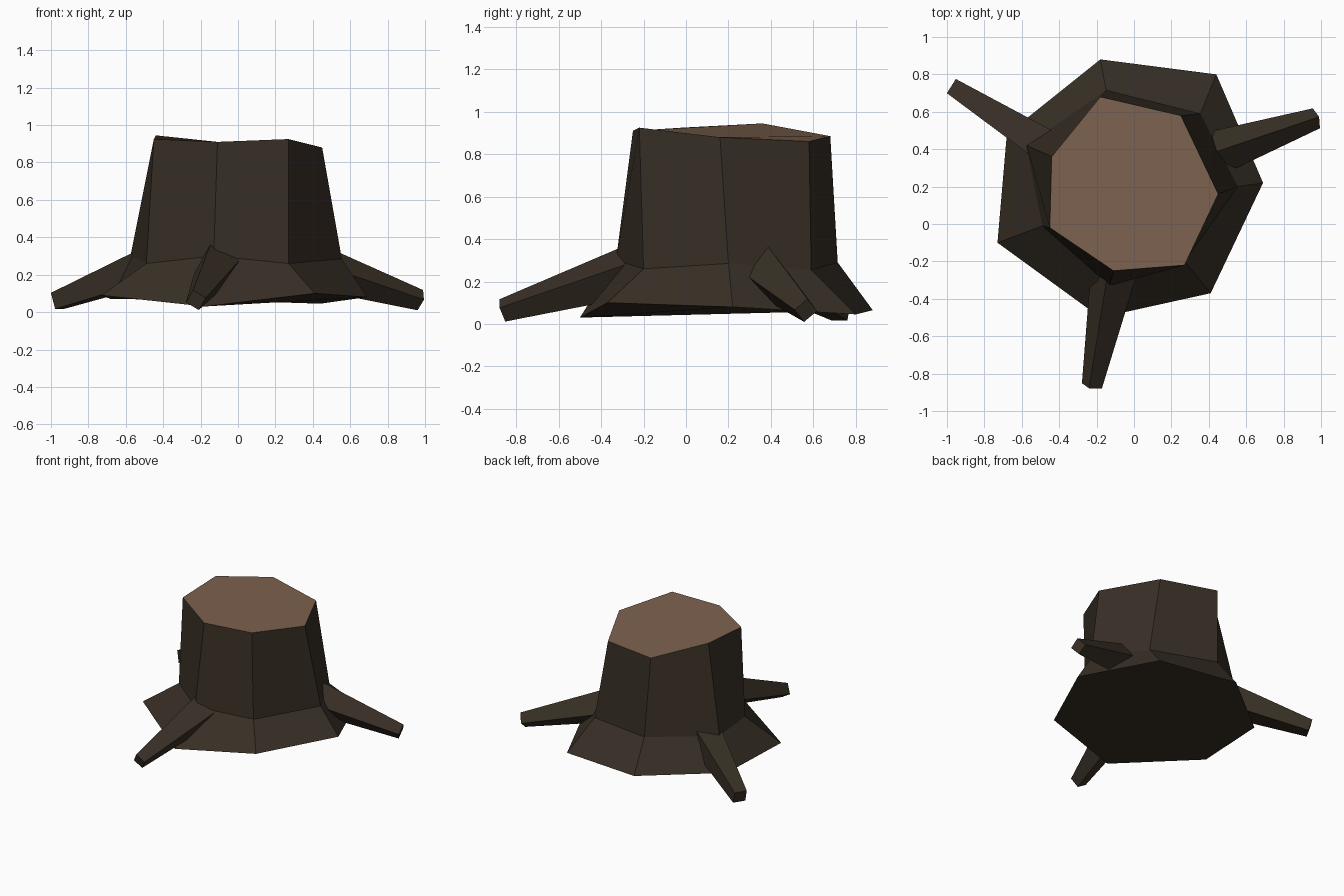
import bpy, math
from mathutils import Vector

if "Cube" in bpy.data.objects:
    bpy.data.objects.remove(bpy.data.objects["Cube"])


def material(name, rgb):
    m = bpy.data.materials.new(name)
    m.diffuse_color = (*rgb, 1)
    m.use_nodes = True
    m.node_tree.nodes["Principled BSDF"].inputs["Base Color"].default_value = m.diffuse_color
    return m


bark = material("dark bark", (0.040, 0.029, 0.019))
wood = material("cut wood", (0.205, 0.122, 0.080))


def loft(name, rings, mats):
    """Skin a stack of equal rings (bottom to top) and close both ends."""
    n = len(rings[0])
    verts = [p for ring in rings for p in ring]
    faces = [tuple(reversed(range(n)))]
    for r in range(len(rings) - 1):
        for i in range(n):
            j = (i + 1) % n
            faces.append((r * n + i, r * n + j, (r + 1) * n + j, (r + 1) * n + i))
    faces.append(tuple(range(len(verts) - n, len(verts))))
    me = bpy.data.meshes.new(name)
    me.from_pydata(verts, [], faces)
    for m in mats:
        me.materials.append(m)
    me.polygons[len(faces) - 1].material_index = len(mats) - 1
    me.update()
    ob = bpy.data.objects.new(name, me)
    bpy.context.collection.objects.link(ob)
    return ob


# Trunk: irregular seven-sided rings, counter-clockwise from the front left
flare = [(-.73, -.10, .09), (-.18, -.50, .03), (.41, -.37, .10), (.69, .22, .08),
         (.44, .80, .045), (-.18, .88, .065), (-.68, .48, .07)]
waist = [(-.49, -.01, .26), (-.13, -.33, .30), (.27, -.20, .26), (.555, .20, .285),
         (.355, .59, .255), (-.15, .715, .29), (-.575, .42, .30)]
top = [(-.45, -.02, .925), (-.11, -.25, .91), (.27, -.22, .925), (.45, .16, .88),
       (.25, .58, .86), (-.18, .68, .885), (-.44, .36, .945)]
loft("trunk", [flare, waist, top], [bark, wood])


# Roots: tapered square bars, each rolled about its own axis
def root(name, base, tip, roll, base_side=.17, tip_side=.08):
    base, tip = Vector(base), Vector(tip)
    d = (tip - base).normalized()
    u = Vector((0, 0, 1)).cross(d).normalized()
    v = d.cross(u)

    def ring(t):
        c = base.lerp(tip, t)
        r = (base_side + (tip_side - base_side) * t) / math.sqrt(2)
        angles = [math.radians(roll + 45 + 90 * k) for k in range(4)]
        return [c + r * (math.cos(a) * u + math.sin(a) * v) for a in angles]

    loft(name, [ring(-.12), ring(1)], [bark])


root("front_root", (-.12, -.31, .235), (-.225, -.865, .064), -32)
root("right_root", (.44, .38, .235), (.975, .565, .064), -48)
root("left_root", (-.50, .435, .235), (-.965, .73, .060), 0, .17, .09)
